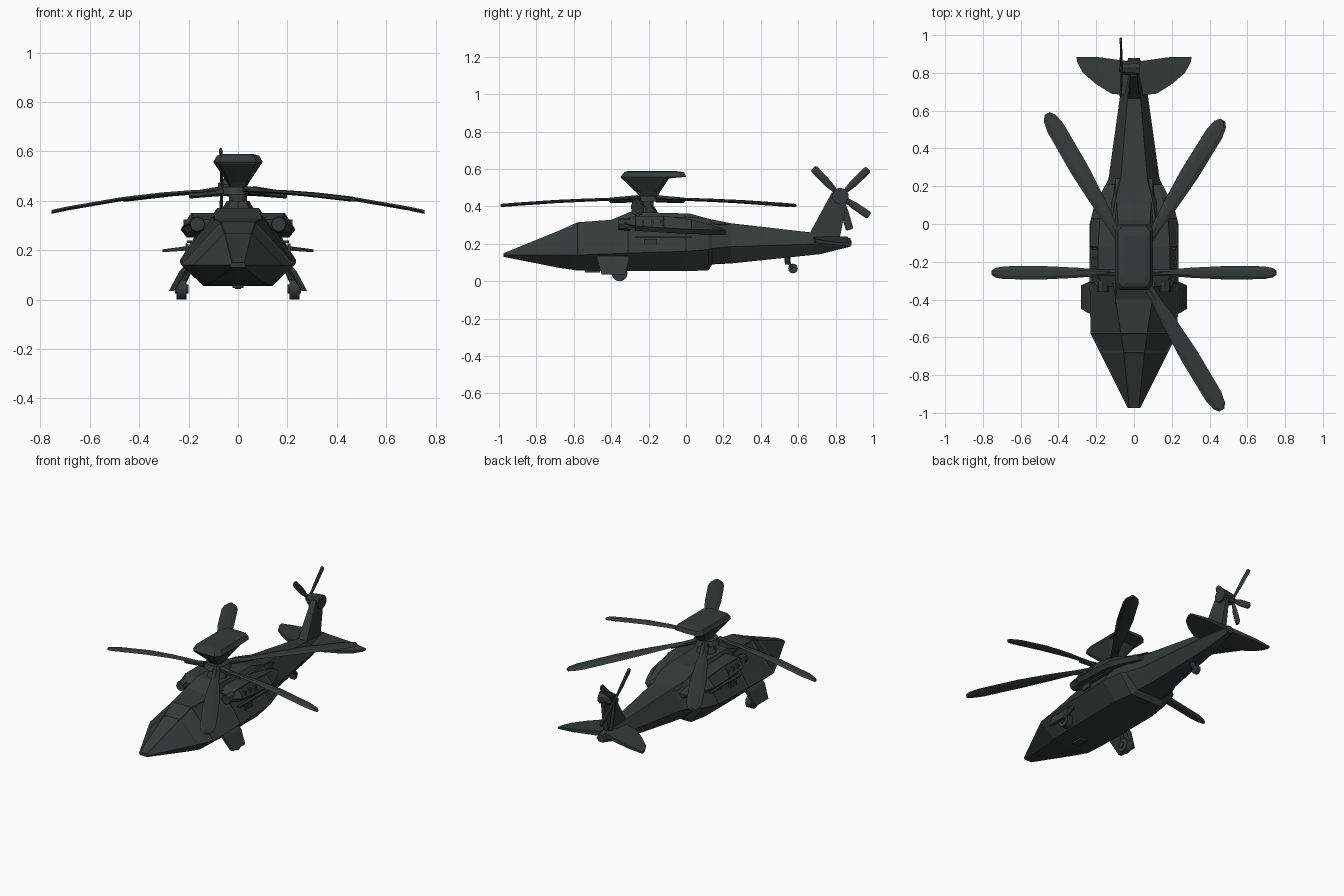
import bpy, bmesh, math
from mathutils import Vector, Matrix

if "Cube" in bpy.data.objects:
    bpy.data.objects.remove(bpy.data.objects["Cube"], do_unlink=True)

paint = bpy.data.materials.new("dark_green_grey")
paint.use_nodes = True
COLOUR = (0.034, 0.044, 0.041, 1)
paint.diffuse_color = COLOUR
paint.node_tree.nodes["Principled BSDF"].inputs["Base Color"].default_value = COLOUR


def finish(name, bm):
    bmesh.ops.recalc_face_normals(bm, faces=bm.faces)
    mesh = bpy.data.meshes.new(name)
    bm.to_mesh(mesh)
    bm.free()
    mesh.materials.append(paint)
    obj = bpy.data.objects.new(name, mesh)
    bpy.context.collection.objects.link(obj)
    return obj


def loft(name, rings, panel_rule=None):
    """Skin a list of equal rings; inset the faces the rule picks."""
    bm = bmesh.new()
    rows = [[bm.verts.new(p) for p in ring] for ring in rings]
    n = len(rows[0])
    for a, b in zip(rows, rows[1:]):
        for i in range(n):
            bm.faces.new((a[i], a[(i + 1) % n], b[(i + 1) % n], b[i]))
    bm.faces.new(rows[0])
    bm.faces.new(rows[-1][::-1])
    bmesh.ops.recalc_face_normals(bm, faces=bm.faces)
    if panel_rule:
        panels = [f for f in bm.faces if panel_rule(f.calc_center_median())]
        bmesh.ops.inset_individual(bm, faces=panels, thickness=0.012, depth=-0.004)
    return finish(name, bm)


def hull(name, points):
    bm = bmesh.new()
    for p in points:
        bm.verts.new(p)
    bmesh.ops.convex_hull(bm, input=bm.verts)
    bmesh.ops.dissolve_limit(bm, angle_limit=0.02, verts=bm.verts, edges=bm.edges)
    return finish(name, bm)


def box(name, centre, size):
    bm = bmesh.new()
    bmesh.ops.create_cube(bm, size=1, matrix=Matrix.Translation(centre) @ Matrix.Diagonal((*size, 1)))
    return finish(name, bm)


def rod(name, a, b, r1, r2=None, sides=12):
    a, b = Vector(a), Vector(b)
    turn = (b - a).to_track_quat('Z', 'Y').to_matrix().to_4x4()
    bm = bmesh.new()
    bmesh.ops.create_cone(bm, cap_ends=True, segments=sides, radius1=r1,
                          radius2=r1 if r2 is None else r2, depth=(b - a).length,
                          matrix=Matrix.Translation((a + b) / 2) @ turn)
    return finish(name, bm)


def blade(name, start, end, normal, stations, thick, droop=0):
    """Thin tapered blade; stations are (fraction, width)."""
    start, end, normal = Vector(start), Vector(end), Vector(normal)
    side = normal.cross(end - start).normalized()
    rings = []
    for t, w in stations:
        c = start.lerp(end, t) + normal * droop * t * (1 - t)
        h = normal * thick / 2
        rings.append([c + side * w / 2, c + side * w / 5 + h, c - side * w / 4 + h,
                      c - side * w / 2, c - side * w / 4 - h, c + side * w / 5 - h])
    return loft(name, rings)


# Fuselage: y, bottom half width and z, waist half width and z, top half width and z
sections = [
    (-.975, .025, .13, .032, .14, .025, .15),
    (-.68, .10, .072, .18, .14, .055, .27),
    (-.58, .13, .057, .23, .14, .07, .315),
    (-.31, .14, .055, .235, .15, .11, .335),
    (.0, .14, .055, .235, .16, .12, .345),
    (.12, .12, .057, .205, .17, .10, .335),
    (.14, .09, .09, .18, .175, .095, .33),
    (.24, .075, .095, .135, .185, .07, .31),
    (.72, .03, .145, .068, .20, .03, .255),
    (.88, .012, .185, .03, .205, .015, .23)]
rings = [[(-bw, y, bz), (bw, y, bz), (mw, y, mz), (tw, y, tz), (-tw, y, tz), (-mw, y, mz)]
         for y, bw, bz, mw, mz, tw, tz in sections]
loft("fuselage", rings, lambda c: -.66 < c.y < .05 and c.z > .2 and abs(c.x) > .05
     or -.9 < c.y < -.6 and c.z > .2 and abs(c.x) < .02)

# Rotor fairing, mast and hub
hull("rotor_fairing", [(s * w, y, z) for s in (-1, 1) for w, y, z in
     ((.10, -.42, .32), (.085, -.30, .37), (.085, .02, .362), (.10, .24, .30), (.12, 0, .32))])
rod("mast_base", (0, -.215, .35), (0, -.215, .40), .075, .045, 8)
rod("rotor_mast", (0, -.21, .36), (0, -.21, .49), .036)
rod("rotor_hub", (0, -.21, .425), (0, -.21, .455), .085, .07, 12)

# Faceted mast-top pod
dome = [(.035, -.25, -.15, .455), (.045, -.265, -.14, .475), (.095, -.345, -.09, .55),
        (.10, -.35, -.0, .558), (.085, -.33, -.01, .583), (.06, -.31, -.06, .59)]
loft("mast_top_pod", [[(-w * .75, a, z), (w * .75, a, z), (w, a + .03, z), (w, b - .03, z),
     (w * .75, b, z), (-w * .75, b, z), (-w, b - .03, z), (-w, a + .03, z)] for w, a, b, z in dome])

# Main rotor blades
shape = [(0, .045), (.2, .05), (.35, .075), (.6, .098), (.9, .095), (.97, .07), (1, .03)]
tips = {"right": (-.755, -.258, .355), "left": (.755, -.258, .355),
        "rear_left": (.47, .55, .405), "rear_right": (-.46, .585, .405),
        "front_left": (.465, -.985, .405)}
for label, tip in tips.items():
    out = (Vector(tip) - Vector((0, -.21, .44))).normalized()
    flat = label in ("left", "right")
    root = Vector((out.x * .06, -.258 if flat else -.21 + out.y * .06, .44))
    blade("rotor_blade_" + label, root, tip, (0, 0, 1),
          [(t, w * (.72 if flat else 1)) for t, w in shape], .016, .07 if flat else .03)
    rod("blade_cuff_" + label, root, root.lerp(Vector(tip), .2), .02, .014, 6)

# Tail fin and tail rotor
hull("tail_fin", [(s * w, y, z) for s in (-1, 1) for w, y, z in
     ((.032, .65, .235), (.02, .82, .22), (.022, .765, .44), (.012, .86, .42), (.018, .78, .475), (.012, .85, .48))])
rod("tail_gearbox", (.03, .825, .455), (-.06, .825, .455), .045, .035, 10)
rod("tail_rotor_hub", (-.05, .825, .455), (-.08, .825, .455), .022, .018, 8)
for i, (y, z) in enumerate(((.68, .605), (.975, .60), (.98, .35), (.875, .275))):
    blade("tail_blade_%d" % (i + 1), (-.065, .825, .455), (-.07, y, z), (1, 0, 0),
          [(0, .02), (.25, .028), (.45, .04), (.95, .042), (1, .03)], .012)

for s, side in ((1, "left"), (-1, "right")):
    # Tailplane
    outline = [(.02, .68), (.12, .69), (.20, .74), (.27, .80), (.30, .855), (.305, .885), (.2, .885), (.02, .86)]
    hull("tailplane_" + side, [(s * x, y, .228 - x * .1 + d * (1 - x * 2)) for x, y in outline for d in (-.015, .015)])

    # Engine pod with intake and exhaust
    pod = [(-.33, .17, .20, .285, .325), (-.27, .19, .225, .27, .35), (-.12, .19, .232, .26, .35),
           (.03, .18, .228, .252, .33), (.14, .15, .185, .25, .30), (.21, .12, .15, .25, .275)]
    loft("engine_pod_" + side, [[(s * .08, y, low), (s * (wide - .02), y, low),
         (s * wide, y, low + .025), (s * top, y, high), (s * .08, y, high)]
         for y, top, wide, low, high in pod], lambda c: c.y < .1 and abs(c.x) > .19 and c.z > .28)
    rod("engine_intake_" + side, (s * .165, -.36, .305), (s * .165, -.3, .305), .03, .035, 8)
    for k in range(3):
        box("pod_louvre_%s_%d" % (side, k + 1), (s * .205, -.23 + k * .05, .31), (.03, .012, .03))

    # Cabin side details
    box("door_rail_" + side, (s * .197, -.12, .235), (.02, .30, .01))
    box("side_hatch_" + side, (s * .206, -.19, .212), (.012, .07, .03))

    # Main landing gear
    hull("gear_fairing_" + side, [(s * (x + d), y, z) for d in (0, .022) for x, y, z in
         ((.17, -.475, .165), (.17, -.305, .165), (.215, -.475, .115), (.215, -.305, .115),
          (.258, -.45, .035), (.258, -.325, .035))])
    rod("gear_strut_" + side, (s * .20, -.36, .12), (s * .235, -.36, .045), .014, sides=8)
    rod("main_wheel_" + side, (s * .208, -.355, .042), (s * .25, -.355, .042), .042, sides=20)
    rod("wheel_cap_" + side, (s * .20, -.355, .042), (s * .256, -.355, .042), .018)

    # Tail wheel fork
    rod("tail_fork_" + side, (s * .014, .545, .105), (s * .02, .57, .068), .007, sides=6)

rod("tail_strut", (0, .54, .14), (0, .545, .09), .016, sides=8)
rod("tail_wheel", (-.013, .572, .068), (.013, .572, .068), .026, sides=16)
box("keel_sensor", (0, -.5, .055), (.045, .08, .018))
